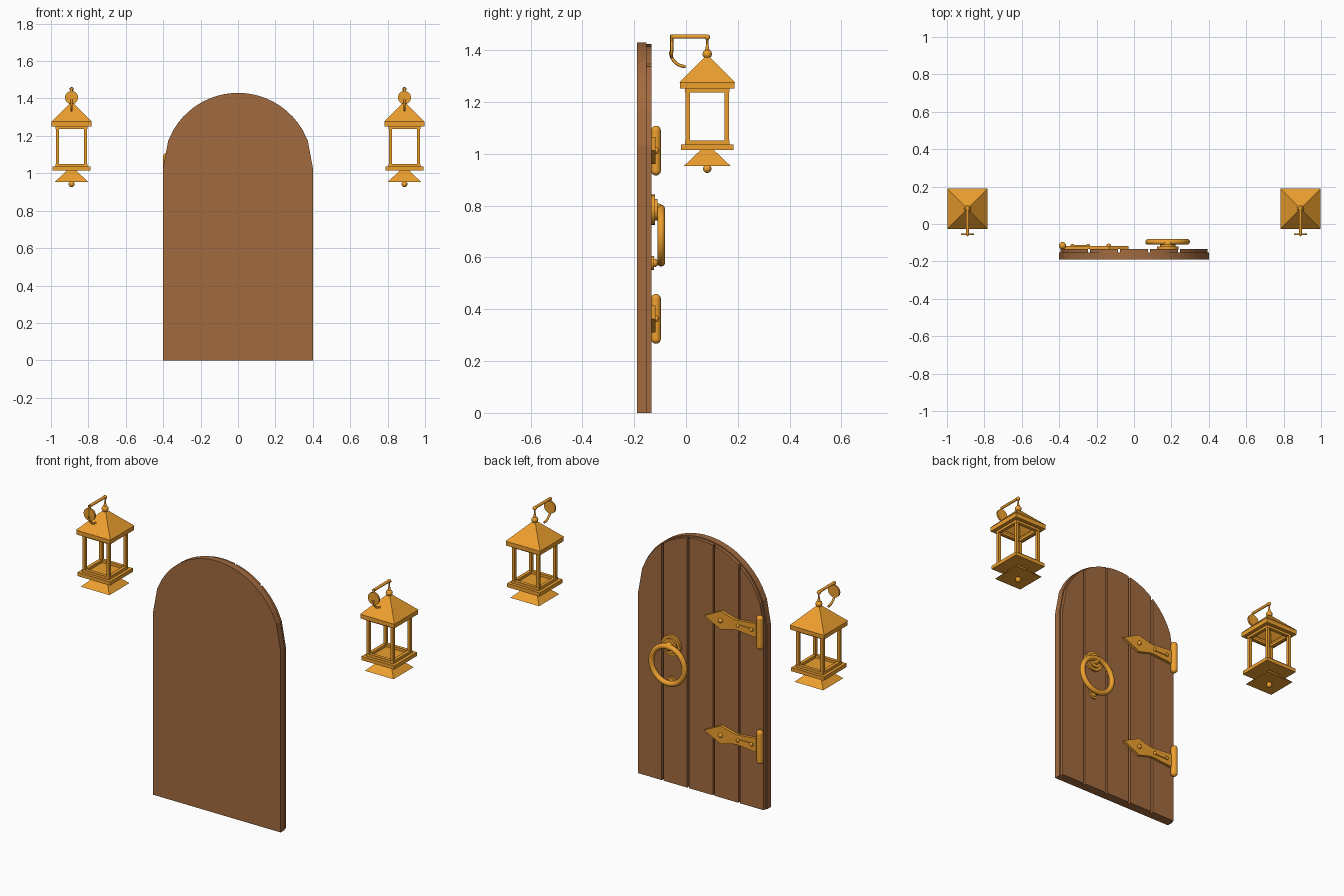
import bpy, bmesh, math
from mathutils import Matrix, Vector

if "Cube" in bpy.data.objects:
    bpy.data.objects.remove(bpy.data.objects["Cube"])


def material(name, color):
    m = bpy.data.materials.new(name)
    m.diffuse_color = color
    m.use_nodes = True
    m.node_tree.nodes["Principled BSDF"].inputs["Base Color"].default_value = m.diffuse_color
    return m


WOOD = material("wood", (0.36, 0.145, 0.05, 1))
BRASS = material("brass", (0.85, 0.35, 0.028, 1))


def finish(bm, name, mat, smooth=False):
    bmesh.ops.recalc_face_normals(bm, faces=bm.faces)
    me = bpy.data.meshes.new(name)
    bm.to_mesh(me)
    bm.free()
    me.materials.append(mat)
    ob = bpy.data.objects.new(name, me)
    bpy.context.collection.objects.link(ob)
    if smooth:
        bpy.ops.object.select_all(action='DESELECT')
        ob.select_set(True)
        bpy.context.view_layer.objects.active = ob
        bpy.ops.object.shade_smooth_by_angle(angle=math.radians(40))
    return ob


def box(bm, lo, hi):
    lo, hi = Vector(lo), Vector(hi)
    m = Matrix.Translation((lo + hi) / 2) @ Matrix.Diagonal((*(hi - lo), 1))
    bmesh.ops.create_cube(bm, size=1, matrix=m)


def rod(bm, a, b, r1, r2=None, seg=24):
    a, b = Vector(a), Vector(b)
    rot = (b - a).to_track_quat('Z', 'Y').to_matrix().to_4x4()
    bmesh.ops.create_cone(bm, cap_ends=True, segments=seg, radius1=r1,
                          radius2=r1 if r2 is None else r2, depth=(b - a).length,
                          matrix=Matrix.Translation((a + b) / 2) @ rot)


def ball(bm, c, r, squash=1):
    bmesh.ops.create_uvsphere(bm, u_segments=20, v_segments=12, radius=r,
                              matrix=Matrix.Translation(c) @ Matrix.Diagonal((1, squash, 1, 1)))


def pyramid(bm, x, y, z0, z1, h0, h1, caps):
    s = math.sqrt(2)
    m = Matrix.Translation((x, y, (z0 + z1) / 2)) @ Matrix.Rotation(math.pi / 4, 4, 'Z')
    bmesh.ops.create_cone(bm, cap_ends=caps, segments=4, radius1=h0 * s,
                          radius2=h1 * s, depth=z1 - z0, matrix=m)


def square_frame(bm, x, y, z0, z1, outer, inner):
    for s in (-1, 1):
        a, b = sorted((s * inner, s * outer))
        box(bm, (x - outer, y + a, z0), (x + outer, y + b, z1))
        box(bm, (x + a, y - inner, z0), (x + b, y + inner, z1))


def prism(name, pts, y0, y1, mat):
    # extrude an x-z outline along y
    bm = bmesh.new()
    f = bm.faces.new([bm.verts.new((x, y0, z)) for x, z in pts])
    r = bmesh.ops.extrude_face_region(bm, geom=[f])
    bmesh.ops.translate(bm, vec=(0, y1 - y0, 0),
                        verts=[v for v in r["geom"] if isinstance(v, bmesh.types.BMVert)])
    return finish(bm, name, mat)


def arched(x0, x1, n, radius):
    xs = [x0 + (x1 - x0) * i / n for i in range(n + 1)]
    top = [(x, 1.03 + math.sqrt(max(radius ** 2 - x * x, 0))) for x in xs]
    return [(x1, 0), (x0, 0)] + top


# Door: arched backing board with five separate planks on the +y side
prism("door_backing", arched(-0.4, 0.4, 30, 0.4), -0.19, -0.153, WOOD)
for i in range(5):
    c = -0.32 + 0.16 * i
    x0, x1 = max(c - 0.074, -0.393), min(c + 0.074, 0.393)
    prism(f"door_plank_{i + 1}", arched(x0, x1, 6, 0.393), -0.153, -0.134, WOOD)

# Hinges: spear-shaped strap, rounded barrel, rib and rivets
for n, z in (("upper", 1.012), ("lower", 0.363)):
    half = [(-0.385, 0.042), (-0.235, 0.028), (-0.215, 0.03), (-0.135, 0.052)]
    pts = [(x, z + h) for x, h in half] + [(-0.03, z)] + [(x, z - h) for x, h in half[::-1]]
    prism(f"{n}_hinge_strap", pts, -0.134, -0.118, BRASS)
    bm = bmesh.new()
    p = (-0.382, -0.116)
    rod(bm, (*p, z - 0.077), (*p, z + 0.077), 0.019)
    for s in (-1, 1):
        ball(bm, (*p, z + s * 0.077), 0.019)
    finish(bm, f"{n}_hinge_barrel", BRASS, True)
    bm = bmesh.new()
    box(bm, (-0.34, -0.12, z - 0.007), (-0.25, -0.113, z + 0.007))
    finish(bm, f"{n}_hinge_rib", BRASS)
    bm = bmesh.new()
    for x, r in ((-0.33, 0.01), (-0.245, 0.01), (-0.135, 0.013)):
        ball(bm, (x, -0.115, z), r, 0.8)
    finish(bm, f"{n}_hinge_rivets", BRASS, True)

# Knocker: stepped rosette, striker and ring
bm = bmesh.new()
for z, steps in ((0.784, ((0.058, -0.12), (0.042, -0.11))), (0.579, ((0.027, -0.124),))):
    for r, y in steps:
        rod(bm, (0.18, -0.136, z), (0.18, y, z), r, seg=32)
ball(bm, (0.18, -0.108, 0.784), 0.024)
ball(bm, (0.18, -0.122, 0.579), 0.016)
finish(bm, "knocker_plates", BRASS, True)
bpy.ops.mesh.primitive_torus_add(major_radius=0.104, minor_radius=0.015, major_segments=48,
                                 minor_segments=14, location=(0.18, -0.096, 0.684),
                                 rotation=(math.pi / 2, 0, 0))
ring = bpy.context.object
ring.name = "knocker_ring"
ring.data.materials.append(BRASS)
bpy.ops.object.shade_smooth_by_angle(angle=math.radians(40))

# Lanterns on both sides of the door
Y = 0.082
for side, x in (("left", -0.89), ("right", 0.89)):
    # Hollow roof with eave frame
    bm = bmesh.new()
    pyramid(bm, x, Y, 1.276, 1.378, 0.108, 0.006, False)
    square_frame(bm, x, Y, 1.251, 1.277, 0.106, 0.085)
    finish(bm, f"{side}_lantern_roof", BRASS)
    # Posts and rails
    bm = bmesh.new()
    for sx in (-1, 1):
        for sy in (-1, 1):
            px, py = x + sx * 0.0755, Y + sy * 0.0755
            box(bm, (px - 0.0085, py - 0.0085, 1.036), (px + 0.0085, py + 0.0085, 1.255))
    for z in (1.036, 1.237):
        square_frame(bm, x, Y, z, z + 0.015, 0.085, 0.066)
    finish(bm, f"{side}_lantern_cage", BRASS)
    # Base slab and flared foot
    bm = bmesh.new()
    box(bm, (x - 0.102, Y - 0.102, 1.015), (x + 0.102, Y + 0.102, 1.036))
    pyramid(bm, x, Y, 0.953, 1.016, 0.09, 0.024, True)
    finish(bm, f"{side}_lantern_base", BRASS)
    # Finials and hanger
    bm = bmesh.new()
    ball(bm, (x, Y, 0.942), 0.016)
    ball(bm, (x, Y, 1.385), 0.018)
    rod(bm, (x, Y, 1.397), (x, Y, 1.43), 0.009, 0.003, 12)
    rod(bm, (x, Y, 1.425), (x, Y, 1.45), 0.004, seg=12)
    finish(bm, f"{side}_lantern_finials", BRASS, True)
    # Wall plate and arm
    bm = bmesh.new()
    rod(bm, (x, -0.06, 1.405), (x, -0.05, 1.405), 0.035)
    rod(bm, (x, -0.055, 1.39), (x, -0.055, 1.458), 0.006, seg=12)
    rod(bm, (x, -0.06, 1.452), (x, Y, 1.452), 0.008, seg=12)
    ball(bm, (x, Y, 1.45), 0.011)
    finish(bm, f"{side}_bracket_arm", BRASS, True)
    # Curved brace below the plate
    cu = bpy.data.curves.new(f"{side}_bracket_scroll", 'CURVE')
    cu.dimensions = '3D'
    cu.bevel_depth = 0.006
    cu.bevel_resolution = 2
    cu.use_fill_caps = True
    sp = cu.splines.new('POLY')
    sp.points.add(10)
    for i, p in enumerate(sp.points):
        a = math.pi / 2 * i / 10
        p.co = (x, -0.002 - 0.058 * math.cos(a), 1.395 - 0.058 * math.sin(a), 1)
    cu.materials.append(BRASS)
    bpy.context.collection.objects.link(bpy.data.objects.new(cu.name, cu))
